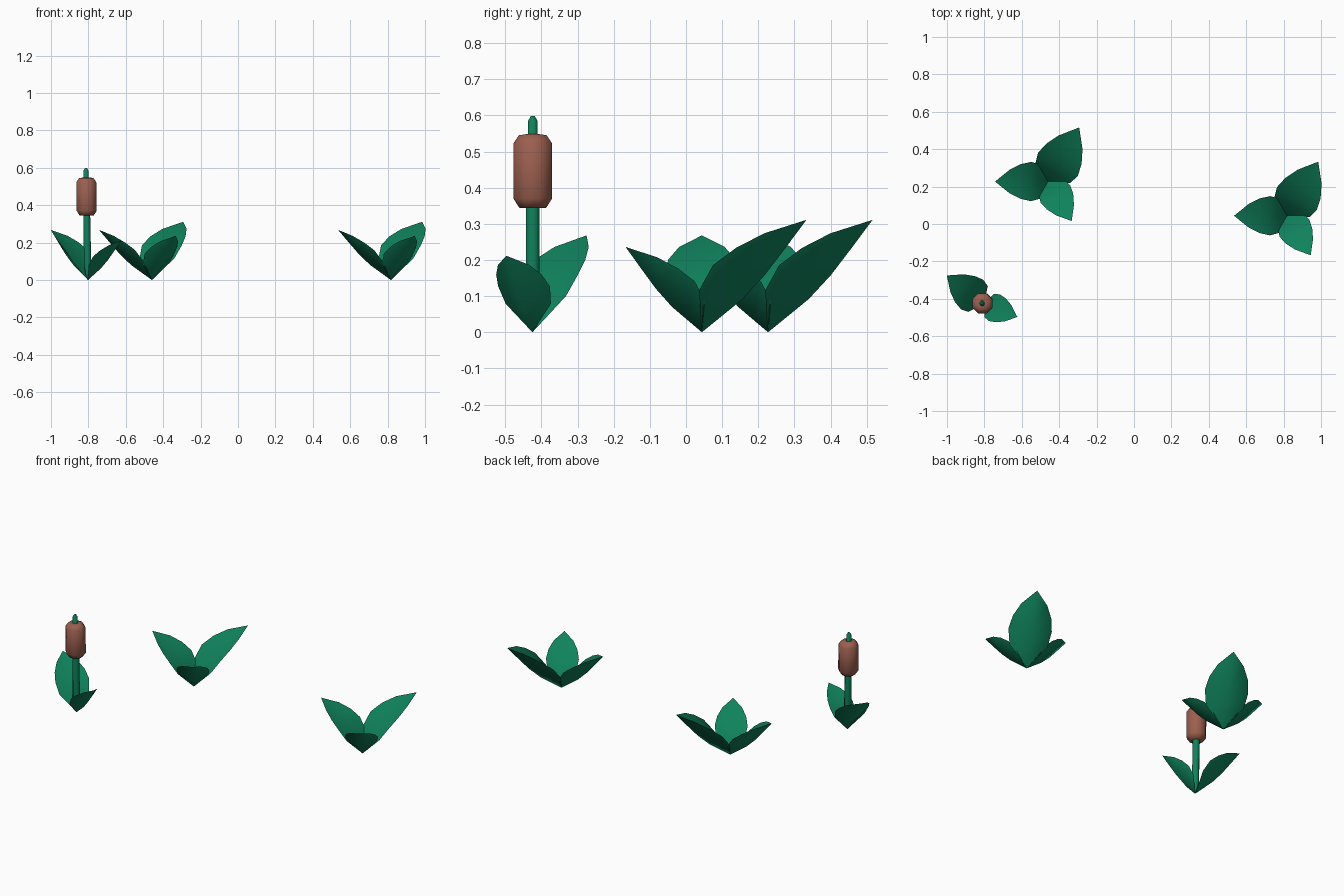
import bpy, bmesh, math
from mathutils import Vector

cube = bpy.data.objects.get("Cube")
if cube:
    bpy.data.objects.remove(cube, do_unlink=True)


def make_material(name, rgb):
    mat = bpy.data.materials.new(name)
    mat.use_nodes = True
    color = (*rgb, 1.0)
    mat.diffuse_color = color
    mat.node_tree.nodes["Principled BSDF"].inputs["Base Color"].default_value = color
    return mat


GREEN = make_material("leaf green", (0.005, 0.225, 0.108))
BROWN = make_material("seed head brown", (0.33, 0.115, 0.078))


def finish(bm, name, mat, smooth_angle):
    """Turn a bmesh into a shaded object with one material."""
    bmesh.ops.recalc_face_normals(bm, faces=bm.faces)
    mesh = bpy.data.meshes.new(name)
    bm.to_mesh(mesh)
    bm.free()
    mesh.materials.append(mat)
    obj = bpy.data.objects.new(name, mesh)
    bpy.context.collection.objects.link(obj)
    bpy.ops.object.select_all(action="DESELECT")
    obj.select_set(True)
    bpy.context.view_layer.objects.active = obj
    bpy.ops.object.shade_smooth_by_angle(angle=math.radians(smooth_angle))
    return obj


# Leaf sections: (keel reach, keel height, edge reach, edge half width, edge height)
SECTIONS = [
    (0.060, 0.043, 0.045, 0.092, 0.100),
    (0.110, 0.079, 0.090, 0.105, 0.160),
    (0.170, 0.136, 0.145, 0.093, 0.201),
    (0.228, 0.203, 0.205, 0.063, 0.236),
]
TIP = (0.283, 0, 0.268)
SAG = 0.2  # how far the upper face dips towards the keel


def leaf_ring(kr, kz, er, w, ez):
    """Cross-section: edge, keel, edge, middle of the upper face."""
    top = (er + (kr - er) * SAG, 0, ez + (kz - ez) * SAG)
    return [(er, -w, ez), (kr, 0, kz), (er, w, ez), top]


def add_leaf(bm, base, angle, reach, rise):
    """Solid leaf with a keeled underside, pointing towards angle."""
    ca, sa = math.cos(math.radians(angle)), math.sin(math.radians(angle))

    def vert(r, w, z):
        r, w, z = r * reach, w * (reach + rise) / 2, z * rise
        return bm.verts.new(base + Vector((r * ca - w * sa, r * sa + w * ca, z)))

    root, tip = vert(0, 0, 0), vert(*TIP)
    rings = [[vert(*p) for p in leaf_ring(*s)] for s in SECTIONS]
    for i in range(4):
        j = (i + 1) % 4
        bm.faces.new((root, rings[0][i], rings[0][j]))
        for a, b in zip(rings, rings[1:]):
            bm.faces.new((a[i], b[i], b[j], a[j]))
        bm.faces.new((rings[-1][i], tip, rings[-1][j]))


def make_leaves(name, base, leaves):
    bm = bmesh.new()
    for angle, reach, rise in leaves:
        add_leaf(bm, Vector(base), angle, reach, rise)
    return finish(bm, name, GREEN, 85)


def make_turned(name, profile, mat, sides=8):
    """Closed solid of rings (x, y, z, radius)."""
    bm = bmesh.new()
    rings = []
    for x, y, z, r in profile:
        rings.append([bm.verts.new((x + r * math.cos(t), y + r * math.sin(t), z))
                      for t in (math.tau * (k + 0.5) / sides for k in range(sides))])
    for a, b in zip(rings, rings[1:]):
        for k in range(sides):
            n = (k + 1) % sides
            bm.faces.new((a[k], a[n], b[n], b[k]))
    bm.faces.new(rings[0][::-1])
    bm.faces.new(rings[-1])
    return finish(bm, name, mat, 60)


# Two three-leaf plants
THREE_LEAVES = [(180, 1.0, 1.0), (60, 1.18, 1.16), (-59, 0.87, 0.88)]
make_leaves("back_plant_leaves", (-0.46, 0.227, 0), THREE_LEAVES)
make_leaves("left_plant_leaves", (0.818, 0.044, 0), THREE_LEAVES)

# Reed with two leaves, a stem and a seed head
make_leaves("reed_leaves", (-0.802, -0.425, 0), [(143, 0.88, 1.0), (-22, 0.68, 0.79)])

REED_Y = -0.424
make_turned("reed_stem", [
    (-0.802, REED_Y, 0.01, 0.010),
    (-0.804, REED_Y, 0.08, 0.021),
    (-0.809, REED_Y, 0.36, 0.020),
    (-0.813, REED_Y, 0.585, 0.014),
    (-0.813, REED_Y, 0.598, 0.006),
], GREEN)

make_turned("reed_seed_head", [
    (-0.809, REED_Y, 0.344, 0.040),
    (-0.809, REED_Y, 0.370, 0.058),
    (-0.811, REED_Y, 0.522, 0.058),
    (-0.811, REED_Y, 0.545, 0.042),
    (-0.811, REED_Y, 0.548, 0.020),
], BROWN)
